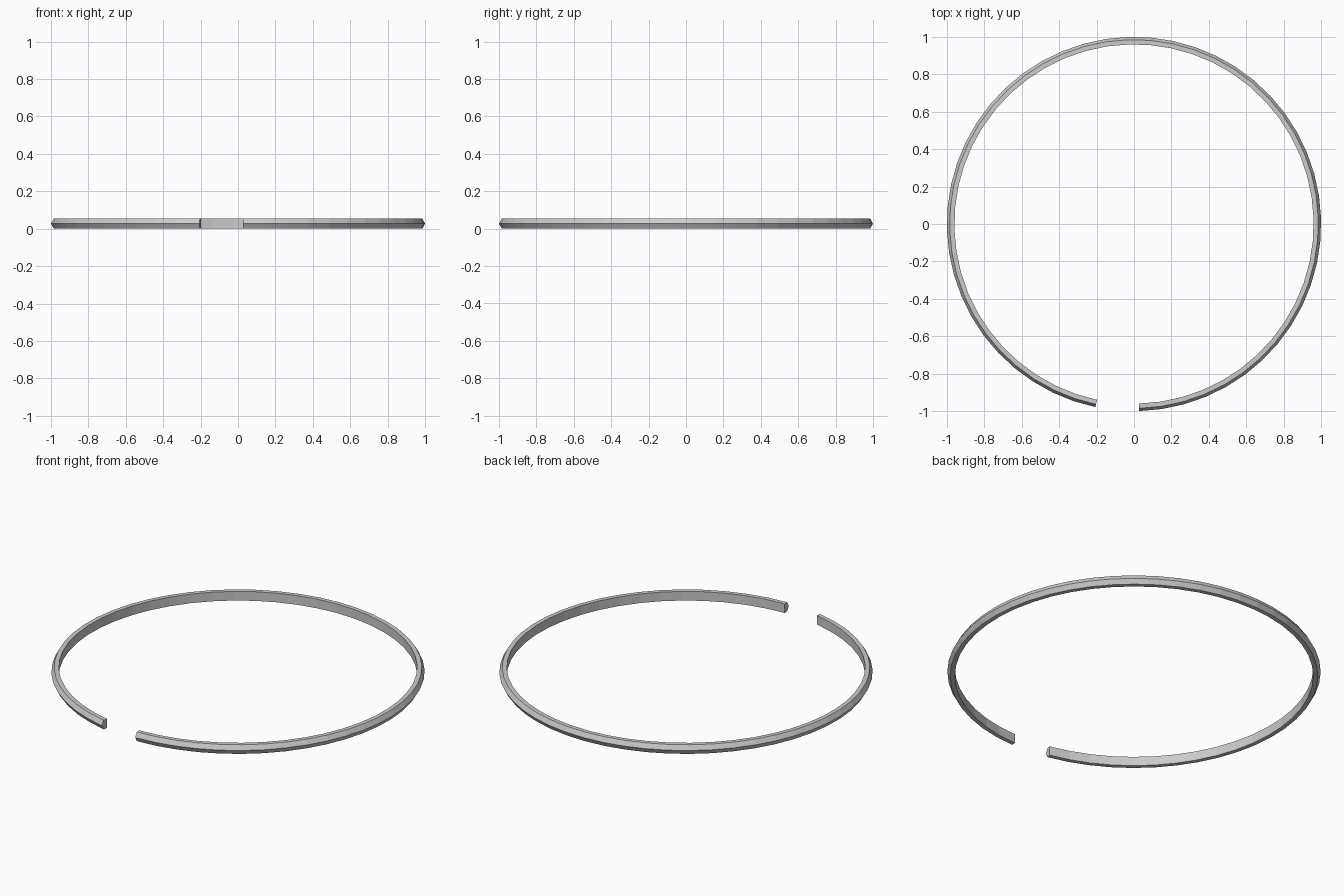
import bpy, bmesh, math

if "Cube" in bpy.data.objects:
    bpy.data.objects.remove(bpy.data.objects["Cube"])

# Cross-section (radius, height): flat inner wall, flat top and bottom, pointed outer edge
profile = [(0.96, 0.0), (0.985, 0.0), (1.0, 0.027), (0.985, 0.054), (0.96, 0.054)]
SEGMENTS = 50
START = math.radians(-90 + 1.6)      # right end of the gap
END = math.radians(270 - 11.9)       # left end of the gap

# Sweep the section round the open arc
bm = bmesh.new()
rings = []
for i in range(SEGMENTS + 1):
    a = START + (END - START) * i / SEGMENTS
    rings.append([bm.verts.new((r * math.cos(a), r * math.sin(a), z)) for r, z in profile])
n = len(profile)
for r0, r1 in zip(rings, rings[1:]):
    for j in range(n):
        k = (j + 1) % n
        bm.faces.new((r0[j], r0[k], r1[k], r1[j]))

# End caps
bm.faces.new(rings[0])
bm.faces.new(rings[-1])
bmesh.ops.recalc_face_normals(bm, faces=bm.faces)

mesh = bpy.data.meshes.new("split_ring")
bm.to_mesh(mesh)
bm.free()
ring = bpy.data.objects.new("split_ring", mesh)
bpy.context.collection.objects.link(ring)
